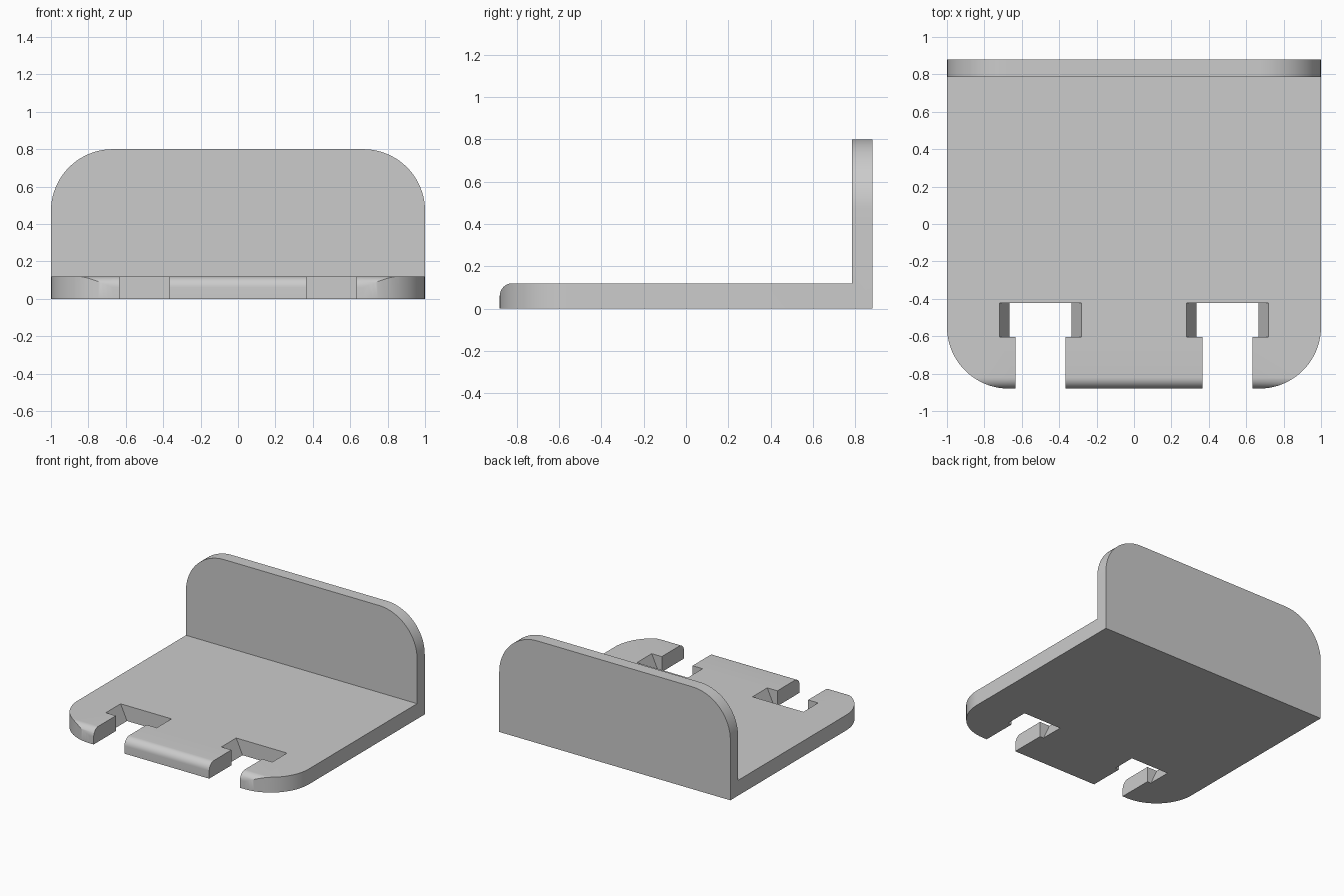
import bpy, bmesh, math
from mathutils import Vector

cube = bpy.data.objects.get("Cube")
if cube:
    bpy.data.objects.remove(cube, do_unlink=True)

WIDTH, DEPTH, HEIGHT = 1.0, 0.88, 0.8      # half width, half depth, full height
THICK, WALL_Y = 0.12, 0.785
CORNER, LIP = 0.33, 0.06

grey = bpy.data.materials.new("plain grey")
grey.use_nodes = True
colour = (0.6, 0.6, 0.6, 1)
grey.diffuse_color = colour
grey.node_tree.nodes["Principled BSDF"].inputs["Base Color"].default_value = colour


def arc(cx, cy, r, start, end, steps=20):
    """Points on a circular arc, angles in degrees."""
    angles = [math.radians(start + (end - start) * i / steps) for i in range(steps + 1)]
    return [(cx + r * math.cos(a), cy + r * math.sin(a)) for a in angles]


def prism(name, outline, place, low, high):
    """Extrude a 2D outline; place(u, v, w) maps it into space."""
    bm = bmesh.new()
    face = bm.faces.new([bm.verts.new(place(u, v, low)) for u, v in outline])
    moved = bmesh.ops.extrude_face_region(bm, geom=[face])["geom"]
    shift = Vector(place(0, 0, high)) - Vector(place(0, 0, low))
    bmesh.ops.translate(bm, vec=shift, verts=[g for g in moved if isinstance(g, bmesh.types.BMVert)])
    bmesh.ops.recalc_face_normals(bm, faces=bm.faces)
    mesh = bpy.data.meshes.new(name)
    bm.to_mesh(mesh)
    bm.free()
    mesh.materials.append(grey)
    obj = bpy.data.objects.new(name, mesh)
    bpy.context.collection.objects.link(obj)
    return obj


def combine(target, tool, operation):
    """Apply a boolean and discard the helper."""
    mod = target.modifiers.new(operation, "BOOLEAN")
    mod.operation, mod.object, mod.solver = operation, tool, "EXACT"
    bpy.context.view_layer.objects.active = target
    bpy.ops.object.modifier_apply(modifier=mod.name)
    bpy.data.objects.remove(tool, do_unlink=True)


# L-shaped side profile with a rounded front lip
side = [(DEPTH, 0), (DEPTH, HEIGHT), (WALL_Y, HEIGHT), (WALL_Y, THICK)]
side += arc(-DEPTH + LIP, THICK - LIP, LIP, 90, 180, 10) + [(-DEPTH, 0)]
bracket = prism("angle_bracket", side, lambda u, v, w: (w, u, v), -1.5, 1.5)

# Plan outline rounds the front corners of the base
plan = [(WIDTH, 2), (-WIDTH, 2)]
plan += arc(-WIDTH + CORNER, -DEPTH + CORNER, CORNER, 180, 270)
plan += arc(WIDTH - CORNER, -DEPTH + CORNER, CORNER, 270, 360)
combine(bracket, prism("plan_helper", plan, lambda u, v, w: (u, v, w), -1, 2), "INTERSECT")

# Wall outline rounds the upper corners of the upright
wall = [(-1.5, -1), (1.5, -1), (1.5, HEIGHT - CORNER)]
wall = [(-WIDTH, -1), (WIDTH, -1)]
wall += arc(WIDTH - CORNER, HEIGHT - CORNER, CORNER, 0, 90)
wall += arc(-WIDTH + CORNER, HEIGHT - CORNER, CORNER, 90, 180)
combine(bracket, prism("wall_helper", wall, lambda u, v, w: (u, w, v), -2, 2), "INTERSECT")

# T-shaped slots: straight mouth and a pocket that widens upward
for s in (-0.5, 0.5):
    mouth = [(s - 0.133, -1), (s + 0.133, -1), (s + 0.133, -0.5), (s - 0.133, -0.5)]
    combine(bracket, prism("mouth_helper", mouth, lambda u, v, w: (u, v, w), -0.1, 0.3), "DIFFERENCE")
    # the flared sides reach half widths 0.165 below and 0.22 on top
    flare = [(s - 0.119, -0.1), (s + 0.119, -0.1), (s + 0.257, 0.2), (s - 0.257, 0.2)]
    combine(bracket, prism("pocket_helper", flare, lambda u, v, w: (u, w, v), -0.605, -0.422), "DIFFERENCE")

# Smooth curves, keep edges sharp
bpy.ops.object.select_all(action="DESELECT")
bracket.select_set(True)
bpy.context.view_layer.objects.active = bracket
bpy.ops.object.shade_smooth_by_angle(angle=math.radians(30))
